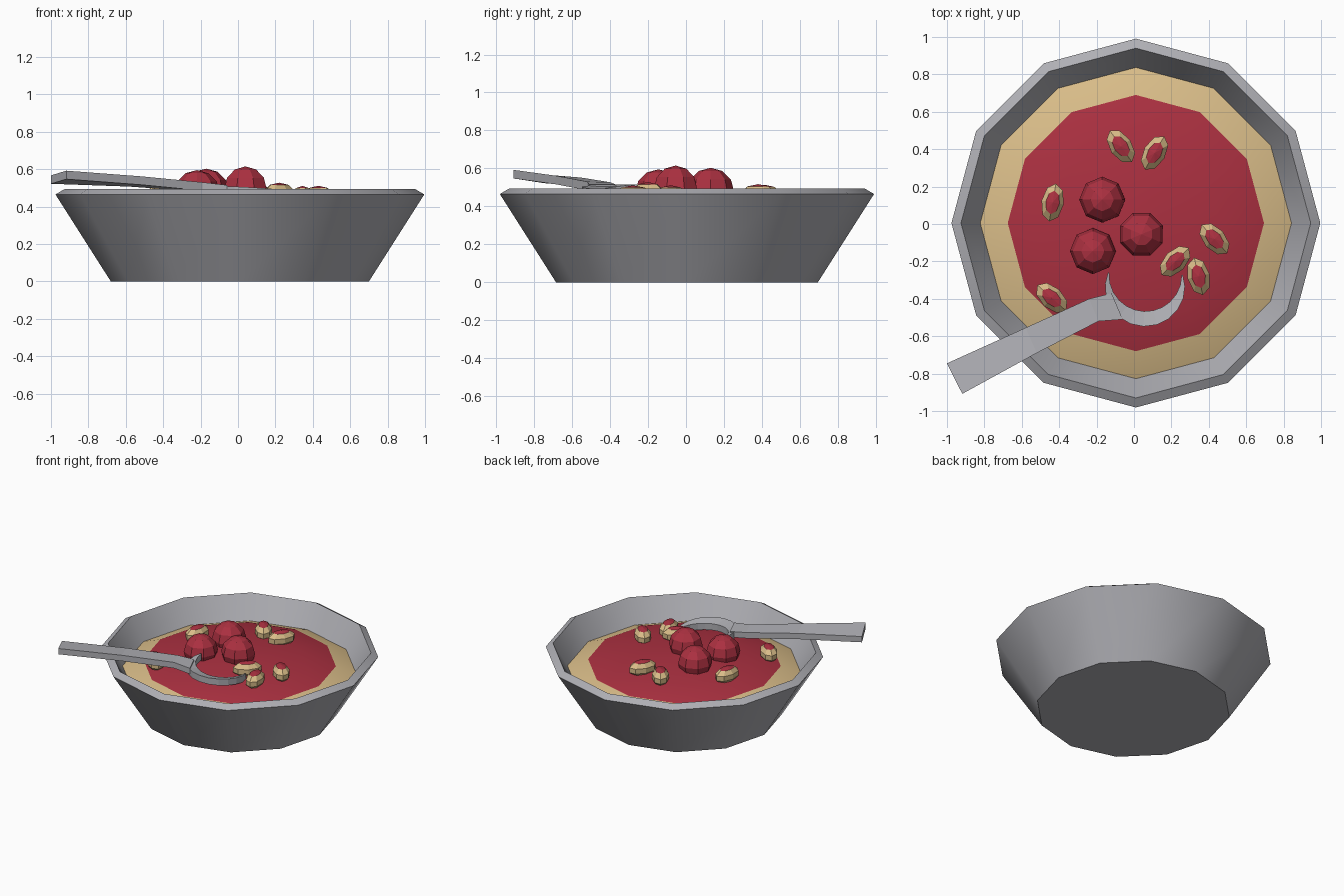
import bpy, bmesh, math
from mathutils import Vector, Matrix

if "Cube" in bpy.data.objects:
    bpy.data.objects.remove(bpy.data.objects["Cube"])

CX, CY = 0.01, 0.005


def material(name, rgb):
    m = bpy.data.materials.new(name)
    m.diffuse_color = (*rgb, 1)
    m.use_nodes = True
    m.node_tree.nodes["Principled BSDF"].inputs["Base Color"].default_value = m.diffuse_color
    return m


GREY = material("grey metal", (0.43, 0.43, 0.46))
RED = material("deep red", (0.41, 0.03, 0.052))
BEIGE = material("pale beige", (0.70, 0.51, 0.25))


def finish(name, bm, mats, smooth=None):
    bmesh.ops.recalc_face_normals(bm, faces=bm.faces)
    me = bpy.data.meshes.new(name)
    bm.to_mesh(me)
    bm.free()
    ob = bpy.data.objects.new(name, me)
    bpy.context.collection.objects.link(ob)
    for m in mats:
        me.materials.append(m)
    if smooth:
        bpy.ops.object.select_all(action='DESELECT')
        ob.select_set(True)
        bpy.context.view_layer.objects.active = ob
        bpy.ops.object.shade_smooth_by_angle(angle=math.radians(smooth))
    return ob


def lathe(profile, n=12):
    """Closed solid turned around the bowl axis; both ends are capped flat."""
    bm = bmesh.new()
    rings = [[bm.verts.new((CX + r * math.cos(2 * math.pi * i / n),
                            CY + r * math.sin(2 * math.pi * i / n), z))
              for i in range(n)] for r, z in profile]
    for a, b in zip(rings, rings[1:]):
        for i in range(n):
            j = (i + 1) % n
            bm.faces.new((a[i], a[j], b[j], b[i]))
    bm.faces.new(rings[0])
    bm.faces.new(rings[-1])
    return bm


def soup_height(x, y):
    r = math.hypot(x, y)
    return 0.455 - 0.16 * r * r


# bowl with bevelled rim and sloping inner wall
finish("bowl", lathe([(0.69, 0), (0.986, 0.465), (0.935, 0.495), (0.825, 0.31)]), [GREY], 35)

# soup: beige outer band, gently domed red middle
bm = lathe([(0.825, 0.312), (0.832, 0.322), (0.685, 0.38), (0.45, 0.423), (0.22, 0.447), (0.03, 0.455)])
for f in bm.faces:
    c = f.calc_center_median()
    f.material_index = 1 if math.hypot(c.x - CX, c.y - CY) > 0.69 or c.z < 0.32 else 0
finish("soup", bm, [RED, BEIGE], 12)

# three round lumps in the middle
for i, (x, y, top) in enumerate([(-0.17, 0.13, 0.603), (0.04, -0.055, 0.615), (-0.22, -0.145, 0.595)]):
    bm = bmesh.new()
    bmesh.ops.create_uvsphere(bm, u_segments=8, v_segments=6, radius=0.123,
                              matrix=Matrix.Translation((x, y, top - 0.123)) @ Matrix.Rotation(0.39 * i, 4, 'Z'))
    finish(f"berry_{i + 1}", bm, [RED])

# scattered beans: beige sides with a red top
beans = [(-0.07, 0.415, 125), (0.11, 0.38, 60), (-0.435, 0.115, 80), (0.43, -0.08, 132),
         (0.22, -0.20, 45), (0.345, -0.28, 103), (-0.44, -0.395, 138)]
for i, (x, y, ang) in enumerate(beans):
    bm = bmesh.new()
    bmesh.ops.create_uvsphere(bm, u_segments=8, v_segments=5, radius=1)
    for f in bm.faces:
        f.material_index = 1 if f.calc_center_median().z > 0.8 else 0
    bm.transform(Matrix.Translation((x, y, soup_height(x, y) + 0.027))
                 @ Matrix.Rotation(math.radians(ang), 4, 'Z')
                 @ Matrix.Diagonal((0.108, 0.063, 0.06, 1)))
    finish(f"bean_{i + 1}", bm, [BEIGE, RED])


def slab(name, stations, thick):
    """Bar through pairs of (left, right) top edge points."""
    bm = bmesh.new()
    down = Vector((0, 0, -thick))
    secs = []
    for l, r in stations:
        l, r = Vector(l), Vector(r)
        secs.append([bm.verts.new(p) for p in (l, r, r + down, l + down)])
    for a, b in zip(secs, secs[1:]):
        for k in range(4):
            m = (k + 1) % 4
            bm.faces.new((a[k], a[m], b[m], b[k]))
    bm.faces.new(secs[0])
    bm.faces.new(secs[-1])
    finish(name, bm, [GREY])


# spoon handle resting across the rim
slab("spoon_handle", [((-1.0, -0.745, 0.567), (-0.918, -0.908, 0.592)),
                      ((-0.58, -0.555, 0.552), (-0.52, -0.69, 0.562)),
                      ((-0.24, -0.40, 0.527), (-0.19, -0.52, 0.53)),
                      ((-0.12, -0.37, 0.515), (-0.06, -0.51, 0.515))], 0.045)

# visible crescent of the spoon's half-sunk bowl
crescent = []
N = 12
for i in range(N + 1):
    t = i / N
    a = math.radians(168 + 200 * t)
    bulge = math.sin(math.pi * t)
    d = Vector((math.cos(a), math.sin(a), 0))
    top = Vector((0.06, -0.30, 0.515 - 0.045 * t * t))
    crescent.append((top + d * (0.197 - 0.03 * bulge) - Vector((0, 0, 0.02 * bulge)),
                     top + d * (0.203 + 0.045 * bulge)))
slab("spoon_bowl", crescent, 0.05)
